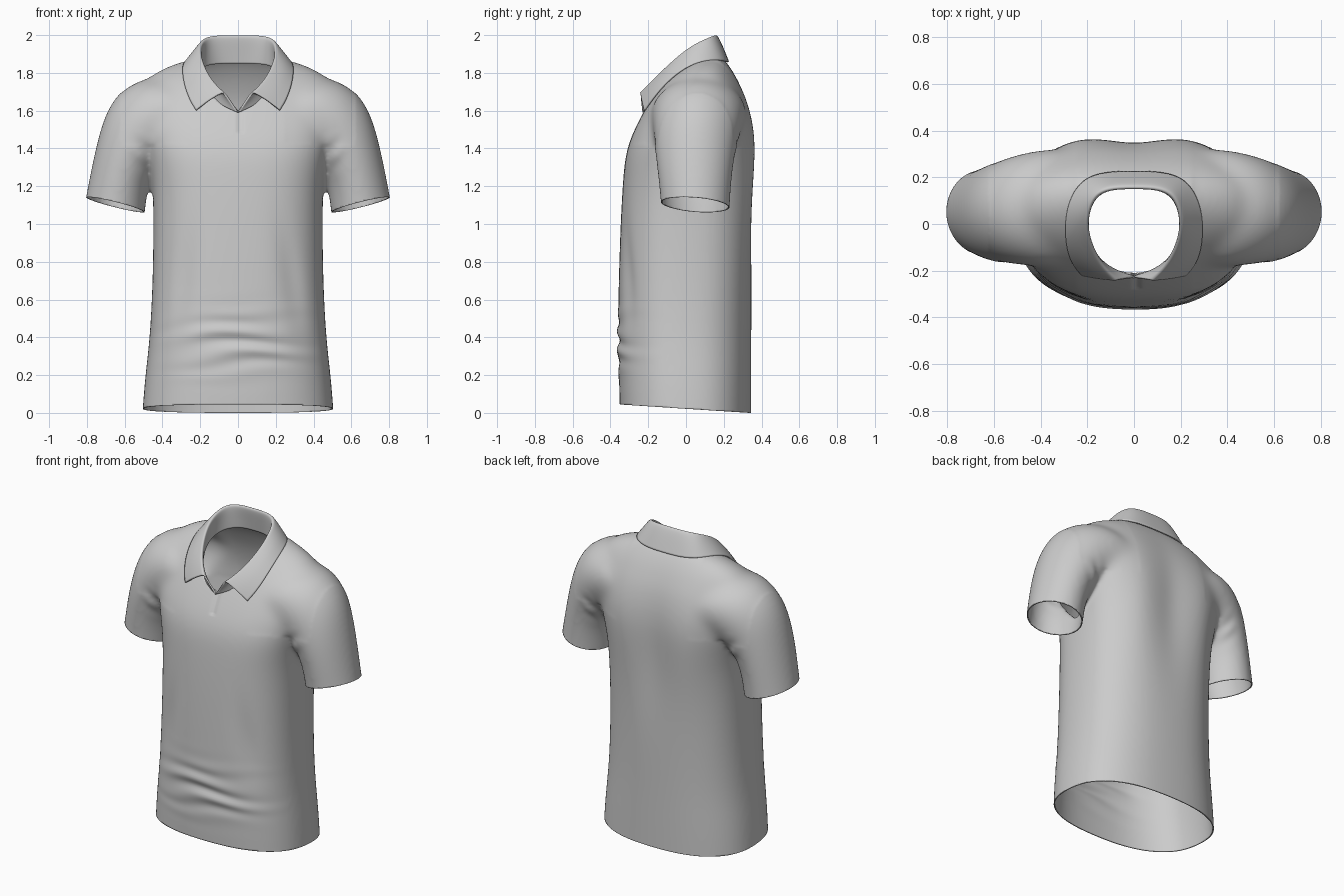
import bpy, bmesh, math
from math import cos, sin, pi, exp
from mathutils import Vector
from mathutils.bvhtree import BVHTree

if "Cube" in bpy.data.objects:
    bpy.data.objects.remove(bpy.data.objects["Cube"])

SEG = 32


def power(v, n):
    return math.copysign(abs(v) ** (2 / n), v)


def oval(center, a, b, n):
    """Superellipse ring around center, with half-axis vectors a and b."""
    return [center + a * power(cos(2 * pi * k / SEG), n) + b * power(sin(2 * pi * k / SEG), n)
            for k in range(SEG)]


def loft(bm, rings):
    rows = [[bm.verts.new(p) for p in ring] for ring in rings]
    for r, s in zip(rows, rows[1:]):
        for k in range(SEG):
            j = (k + 1) % SEG
            bm.faces.new((r[k], r[j], s[j], s[k]))
    bm.faces.new(rows[0])
    bm.faces.new(rows[-1])


def add_object(name, bm):
    mesh = bpy.data.meshes.new(name)
    bm.to_mesh(mesh)
    obj = bpy.data.objects.new(name, mesh)
    bpy.context.collection.objects.link(obj)
    return obj


def smooth(obj):
    for p in obj.data.polygons:
        p.use_smooth = True


# Torso sections: z, half width, front y, back y, squareness
torso = [(-.2, .517, -.35, .347, 2.45), (-.08, .513, -.35, .347, 2.45), (.04, .506, -.352, .347, 2.45),
         (.2, .493, -.358, .347, 2.45), (.4, .468, -.363, .347, 2.45), (.7, .453, -.358, .35, 2.5),
         (1.0, .449, -.348, .355, 2.55), (1.2, .452, -.337, .365, 2.65), (1.35, .477, -.325, .372, 2.75),
         (1.45, .505, -.297, .37, 2.75), (1.55, .525, -.25, .357, 2.7), (1.65, .53, -.195, .33, 2.55),
         (1.72, .515, -.15, .30, 2.4), (1.78, .48, -.095, .27, 2.3), (1.83, .39, -.035, .238, 2.25),
         (1.87, .28, .03, .207, 2.25), (1.89, .15, .08, .178, 2.3)]

# Sleeve sections: outer x, z, inner x, z, front y, back y
sleeve = [(.835, 1.0, .515, .92, -.13, .23), (.82, 1.06, .505, .98, -.13, .23),
          (.806, 1.14, .492, 1.06, -.132, .232), (.775, 1.30, .478, 1.2, -.147, .242),
          (.74, 1.46, .43, 1.3, -.163, .26), (.695, 1.605, .36, 1.35, -.172, .285),
          (.61, 1.725, .3, 1.38, -.18, .31), (.47, 1.785, .2, 1.4, -.19, .33),
          (.34, 1.765, .1, 1.45, -.17, .30)]

bm = bmesh.new()
loft(bm, [oval(Vector((0, (f + b) / 2, z)), Vector((w, 0, 0)), Vector((0, (b - f) / 2, 0)), n)
          for z, w, f, b, n in torso])
for side in (1, -1):
    rings = []
    for ox, oz, ix, iz, f, b in sleeve:
        o, i = Vector((side * ox, 0, oz)), Vector((side * ix, 0, iz))
        rings.append(oval((o + i) / 2 + Vector((0, (f + b) / 2, 0)), (o - i) / 2,
                          Vector((0, (b - f) / 2, 0)), 1.95))
    loft(bm, rings)
bmesh.ops.recalc_face_normals(bm, faces=bm.faces)
shirt = add_object("shirt_body", bm)
bm.free()

# Fuse torso and sleeves into one cloth surface
shirt.modifiers.new("round", 'SUBSURF').levels = 2
rm = shirt.modifiers.new("fuse", 'REMESH')
rm.mode, rm.voxel_size = 'VOXEL', .0115
sm = shirt.modifiers.new("relax", 'SMOOTH')
sm.factor, sm.iterations = .5, 14
bpy.context.view_layer.update()
fused = bpy.data.meshes.new_from_object(shirt.evaluated_get(bpy.context.evaluated_depsgraph_get()))
shirt.modifiers.clear()

bm = bmesh.new()
bm.from_mesh(fused)

# Extra relaxing where the sleeves meet the shoulders
shoulder = [v for v in bm.verts if .25 < abs(v.co.x) < .62 and v.co.z > 1.42]
for _ in range(40):
    bmesh.ops.smooth_vert(bm, verts=shoulder, factor=.5, use_axis_x=True, use_axis_y=True, use_axis_z=True)

# Cloth folds: belly wrinkles, placket slit, hollow between the shoulder blades, armpit creases
for v in bm.verts:
    x, y, z = v.co
    if y < -.1 and abs(x) < .46:
        u = z + .15 * x * x - .05 * x + .014 * sin(9 * x + 14 * z)
        v.co.y += .009 * sin(2 * pi * u / .115) * exp(-((z - .37) / .14) ** 2) \
            * exp(-((x - .08 * sin(25 * z)) / .27) ** 2)
        if 1.48 < z < 1.62:
            v.co.y += .010 * exp(-((x - .012) / .012) ** 2)
        v.co.y += .014 * exp(-((abs(x) - .3 - .15 * (.6 - z)) / .06) ** 2) * exp(-((z - .7) / .25) ** 2)
    if y > .15 and abs(x) < .5:
        v.co.y += (.008 * exp(-((abs(x) - .25) / .1) ** 2) - .022 * exp(-(x / .12) ** 2)) \
            * exp(-((z - 1.3) / .4) ** 2)
    if .44 < abs(x) < .6 and 1.22 < z < 1.5:
        v.co.y += math.copysign(.005, -y) * sin(45 * (z - .8 * abs(x))) \
            * exp(-((abs(x) - .51) / .04) ** 2) * exp(-((z - 1.37) / .08) ** 2)


def trim(keep, point, normal):
    verts = [v for v in bm.verts if keep(v.co)]
    vs = set(verts)
    faces = [f for f in bm.faces if all(v in vs for v in f.verts)]
    edges = {e for f in faces for e in f.edges}
    bmesh.ops.bisect_plane(bm, geom=verts + list(edges) + faces, plane_co=point,
                           plane_no=normal, clear_outer=True)


# Hem and cuffs
trim(lambda c: c.z < .3, (0, .345, 0), (0, -.064, -1))
for side in (1, -1):
    trim(lambda c: c.x * side > .467 and .8 < c.z < 1.25, (side * .64, .05, 1.10), (side * .25, -.08, -1))

# Neck opening, with its edge snapped to an oval
NX, NY, CY = .21, .199, -.016
bm.normal_update()
surface = BVHTree.FromBMesh(bm)


def neck(c):
    return math.hypot(c.x / NX, (c.y - CY) / NY)


holes = [f for f in bm.faces if f.calc_center_median().z > 1.5 and neck(f.calc_center_median()) < 1]
bmesh.ops.delete(bm, geom=holes, context='FACES')
for v in bm.verts:
    if v.is_boundary and v.co.z > 1.5:
        k = 1 / neck(v.co)
        x, y = v.co.x * k, CY + (v.co.y - CY) * k
        hit = surface.ray_cast(Vector((x, y, 3)), Vector((0, 0, -1)))[0]
        if hit:
            v.co = hit
bm.to_mesh(shirt.data)
bm.free()
smooth(shirt)
sol = shirt.modifiers.new("cloth", 'SOLIDIFY')
sol.thickness, sol.offset = .007, -1

# Collar, half of it from centre back to front: neckline, fold line, leaf edge
base = [(0, .174, 1.85), (.1, .17, 1.85), (.175, .112, 1.84), (.207, .03, 1.815),
        (.207, -.05, 1.765), (.165, -.14, 1.69), (.09, -.2, 1.63), (0, -.226, 1.592)]
fold = [(0, .15, 1.997), (.1, .15, 1.997), (.172, .12, 1.987), (.2, .03, 1.945),
        (.195, -.05, 1.88), (.16, -.14, 1.795), (.115, -.2, 1.735), (.073, -.24, 1.695)]
edge = [(0, .22, 1.855), (.12, .218, 1.855), (.22, .183, 1.855), (.28, .09, 1.86),
        (.292, -.02, 1.81), (.282, -.11, 1.73), (.255, -.18, 1.655), (.222, -.22, 1.603)]
bm = bmesh.new()
columns = []
for b, f, e in zip(base, fold, edge):
    b, f, e = Vector(b), Vector(f), Vector(e)
    loc, nor, _, _ = surface.find_nearest(e)
    e = loc + nor * .010
    out = Vector((e.x - f.x, e.y - f.y, 0)).normalized()
    mid = (f + e) / 2 + out * .006 + Vector((0, -.004 if f.y < 0 else 0, .008))
    pts = [b, (b + f) / 2, f, f + out * .014, mid, e]
    if f.x == 0:
        for p in pts:
            p.x = 0
    columns.append([bm.verts.new(p) for p in pts])
for c, d in zip(columns, columns[1:]):
    for k in range(5):
        bm.faces.new((c[k], d[k], d[k + 1], c[k + 1]))
bmesh.ops.recalc_face_normals(bm, faces=bm.faces)
collar = add_object("collar", bm)
bm.free()
mir = collar.modifiers.new("mirror", 'MIRROR')
mir.merge_threshold = .002
sub = collar.modifiers.new("round", 'SUBSURF')
sub.levels = sub.render_levels = 3
sub.boundary_smooth = 'PRESERVE_CORNERS'
sol = collar.modifiers.new("cloth", 'SOLIDIFY')
sol.thickness, sol.offset = .010, 0
smooth(collar)
